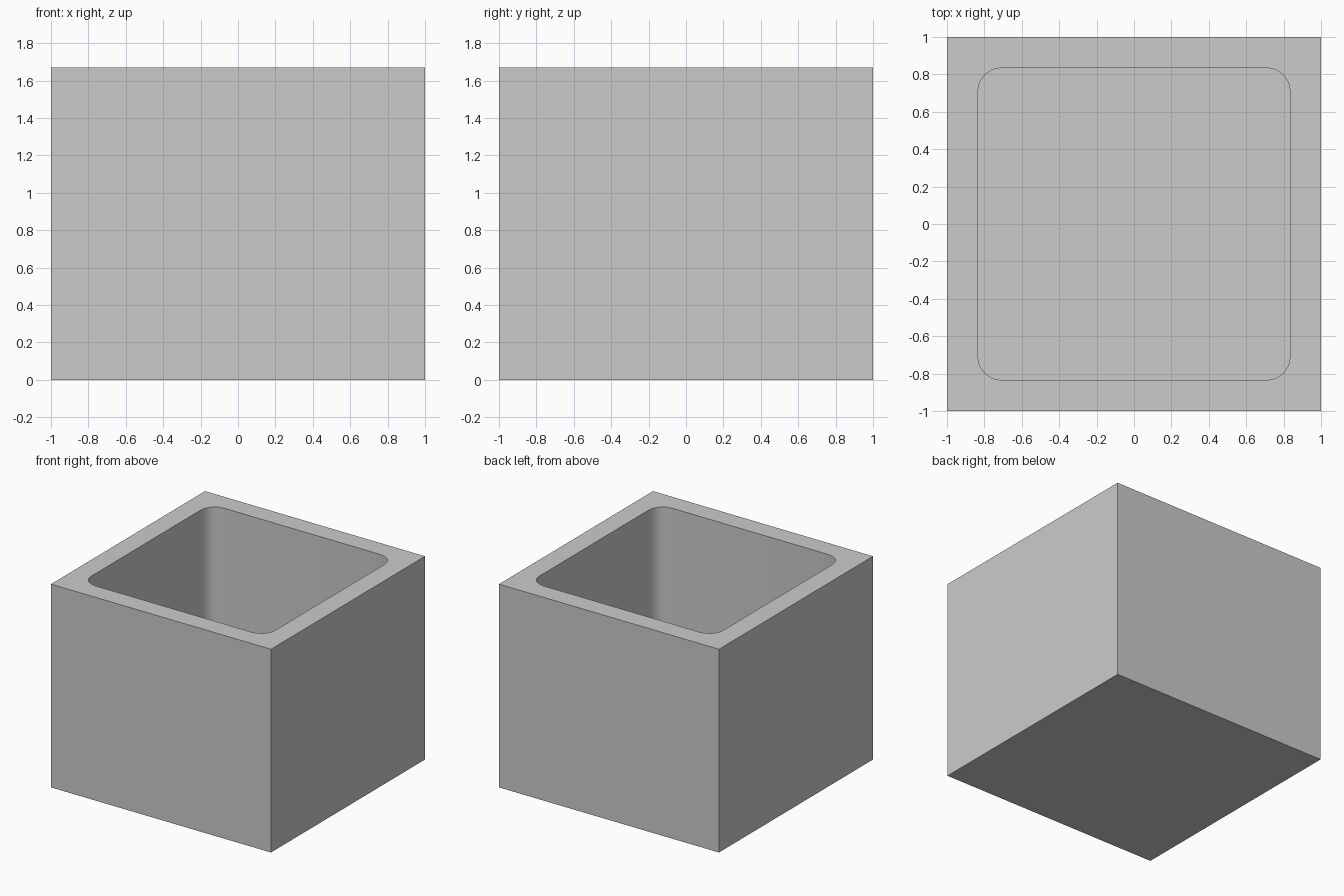
import bpy, math

if "Cube" in bpy.data.objects:
    bpy.data.objects.remove(bpy.data.objects["Cube"])

HEIGHT, FLOOR, INNER, RADIUS = 1.67, 0.17, 0.835, 0.125


def box(name, half, z0, z1):
    bpy.ops.mesh.primitive_cube_add(size=2, location=(0, 0, (z0 + z1) / 2))
    ob = bpy.context.object
    ob.name = name
    ob.scale = (half, half, (z1 - z0) / 2)
    bpy.ops.object.transform_apply(location=True, rotation=False, scale=True)
    return ob


# Cavity cutter: rounded vertical corners
cavity = box("cavity_cutter", INNER, FLOOR, HEIGHT + 0.3)
weights = cavity.data.attributes.new("bevel_weight_edge", 'FLOAT', 'EDGE')
for e in cavity.data.edges:
    a, b = (cavity.data.vertices[i].co for i in e.vertices)
    weights.data[e.index].value = 1.0 if abs(a.z - b.z) > 0.1 else 0.0
bevel = cavity.modifiers.new("corners", 'BEVEL')
bevel.limit_method = 'WEIGHT'
bevel.width = RADIUS
bevel.segments = 4
cavity.hide_render = True

# Open box: solid block with the cavity taken out
planter = box("open_box", 1.0, 0, HEIGHT)
cut = planter.modifiers.new("hollow", 'BOOLEAN')
cut.operation = 'DIFFERENCE'
cut.solver = 'EXACT'
cut.object = cavity
bpy.ops.object.modifier_apply(modifier=cut.name)
bpy.data.objects.remove(cavity, do_unlink=True)

bpy.ops.object.shade_smooth_by_angle(angle=math.radians(30))
